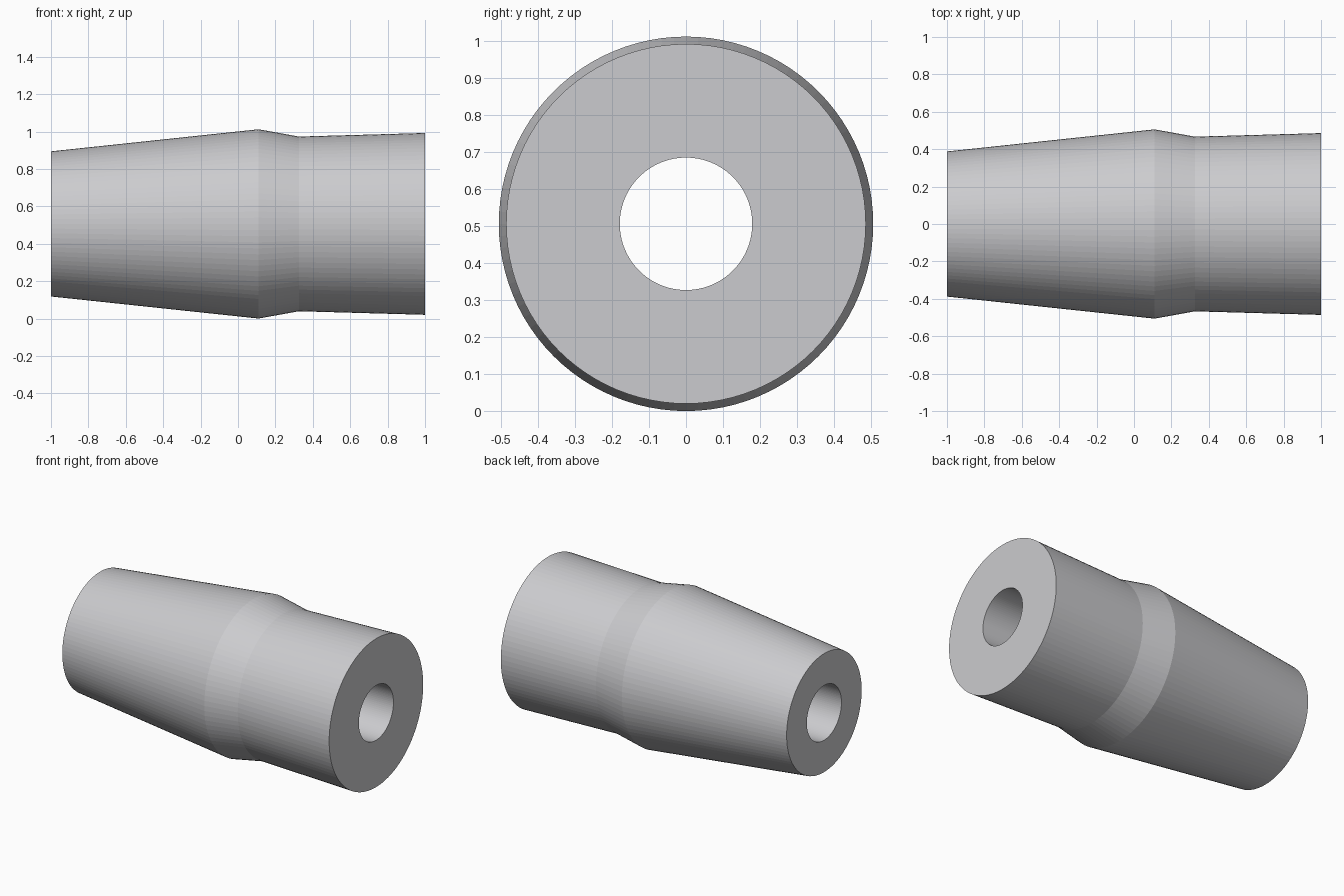
import bpy
import bmesh
from math import pi
from mathutils import Matrix, Vector

cube = bpy.data.objects.get("Cube")
if cube:
    bpy.data.objects.remove(cube, do_unlink=True)

SEGMENTS = 96
CENTRE_Z = 0.506
BORE = 0.179

# Single plain grey material
grey = bpy.data.materials.new("light_grey")
colour = (0.6, 0.6, 0.62, 1)
grey.diffuse_color = colour
grey.use_nodes = True
grey.node_tree.nodes["Principled BSDF"].inputs["Base Color"].default_value = colour

# Closed section (x, radius): tapered nose, shoulder, neck, flared tail, bore
section = [(-1, 0.388), (0.11, 0.506), (0.325, 0.467), (1, 0.486),
           (1, BORE), (-1, BORE)]

# Revolve the section about the x axis
bm = bmesh.new()
verts = [bm.verts.new((x, 0, r)) for x, r in section]
edges = [bm.edges.new((v, verts[(i + 1) % len(verts)])) for i, v in enumerate(verts)]
bmesh.ops.spin(bm, geom=verts + edges, cent=Vector(), axis=(1, 0, 0),
               angle=2 * pi, steps=SEGMENTS, use_merge=True)
bmesh.ops.remove_doubles(bm, verts=bm.verts, dist=0.0001)
bmesh.ops.recalc_face_normals(bm, faces=bm.faces)
bmesh.ops.transform(bm, matrix=Matrix.Translation((0, 0, CENTRE_Z)), verts=bm.verts)

mesh = bpy.data.meshes.new("tapered_sleeve")
bm.to_mesh(mesh)
bm.free()
mesh.materials.append(grey)
sleeve = bpy.data.objects.new("tapered_sleeve", mesh)
bpy.context.collection.objects.link(sleeve)
